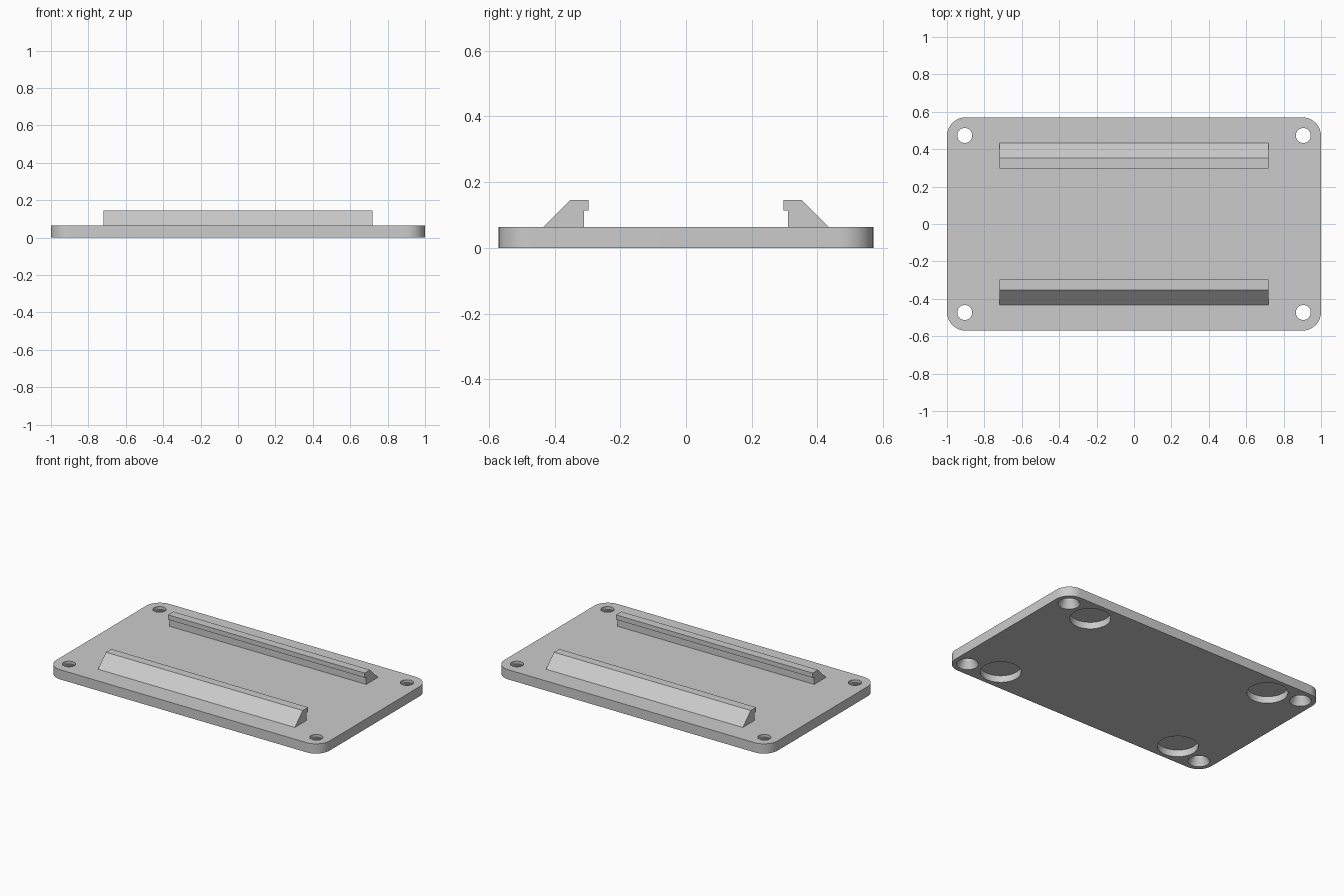
import bpy, bmesh, math
from mathutils import Vector

if "Cube" in bpy.data.objects:
    bpy.data.objects.remove(bpy.data.objects["Cube"], do_unlink=True)

# Plate and rail dimensions
HALF_X, HALF_Y, THICK, CORNER = 1.0, 0.57, 0.064, 0.1
RAIL_HALF, RAIL_TOP = 0.72, 0.145

grey = bpy.data.materials.new("light grey plastic")
grey.use_nodes = True
COLOUR = (0.6, 0.6, 0.6, 1)
grey.diffuse_color = COLOUR
grey.node_tree.nodes["Principled BSDF"].inputs["Base Color"].default_value = COLOUR


def make_object(name, bm):
    bmesh.ops.recalc_face_normals(bm, faces=bm.faces)
    mesh = bpy.data.meshes.new(name)
    bm.to_mesh(mesh)
    bm.free()
    mesh.materials.append(grey)
    obj = bpy.data.objects.new(name, mesh)
    bpy.context.collection.objects.link(obj)
    return obj


def prism(name, points, direction):
    """Extrude a closed outline along a direction."""
    bm = bmesh.new()
    face = bm.faces.new([bm.verts.new(p) for p in points])
    result = bmesh.ops.extrude_face_region(bm, geom=[face], use_keep_orig=True)
    verts = [v for v in result["geom"] if isinstance(v, bmesh.types.BMVert)]
    bmesh.ops.translate(bm, verts=verts, vec=Vector(direction))
    return make_object(name, bm)


def turned(name, profile, x, y, sides=48):
    """Closed solid of stacked rings, from (radius, height) pairs."""
    bm = bmesh.new()
    rings = []
    for r, z in profile:
        angles = [math.tau * i / sides for i in range(sides)]
        rings.append([bm.verts.new((x + r * math.cos(a), y + r * math.sin(a), z)) for a in angles])
    for low, high in zip(rings, rings[1:]):
        for i in range(sides):
            j = (i + 1) % sides
            bm.faces.new((low[i], low[j], high[j], high[i]))
    bm.faces.new(rings[0])
    bm.faces.new(rings[-1])
    return make_object(name, bm)


# Base plate with rounded corners
outline = []
for quarter, (sx, sy) in enumerate([(1, 1), (-1, 1), (-1, -1), (1, -1)]):
    for step in range(13):
        a = math.pi / 2 * (quarter + step / 12)
        outline.append((sx * (HALF_X - CORNER) + CORNER * math.cos(a),
                        sy * (HALF_Y - CORNER) + CORNER * math.sin(a), 0))
plate = prism("base_plate", outline, (0, 0, THICK))

# Countersunk screw holes and round pockets in the underside
screw_profile = [(0.067, -0.003), (0.04, 0.049), (0.04, 0.1)]
pocket_profile = [(0.123, -0.02), (0.123, 0.045)]
for sx in (-1, 1):
    for sy in (-1, 1):
        for cutter in (turned("screw_hole_cutter", screw_profile, sx * 0.905, sy * 0.473),
                       turned("pocket_cutter", pocket_profile, sx * 0.693, sy * 0.418)):
            cutter.hide_render = True
            cut = plate.modifiers.new("cut", "BOOLEAN")
            cut.operation, cut.solver, cut.object = "DIFFERENCE", "EXACT", cutter
            bpy.context.view_layer.objects.active = plate
            bpy.ops.object.modifier_apply(modifier=cut.name)
            bpy.data.objects.remove(cutter, do_unlink=True)

bpy.ops.object.select_all(action="DESELECT")
plate.select_set(True)
bpy.context.view_layer.objects.active = plate
bpy.ops.object.shade_smooth_by_angle(angle=math.radians(25))

# Sloped clip rails with an inward lip, mirrored front to back
rail_profile = [(0.434, THICK), (0.352, RAIL_TOP), (0.296, RAIL_TOP),
                (0.296, 0.114), (0.311, 0.114), (0.311, THICK)]
for name, side in (("front_clip_rail", -1), ("back_clip_rail", 1)):
    prism(name, [(-RAIL_HALF, side * y, z) for y, z in rail_profile], (2 * RAIL_HALF, 0, 0))
